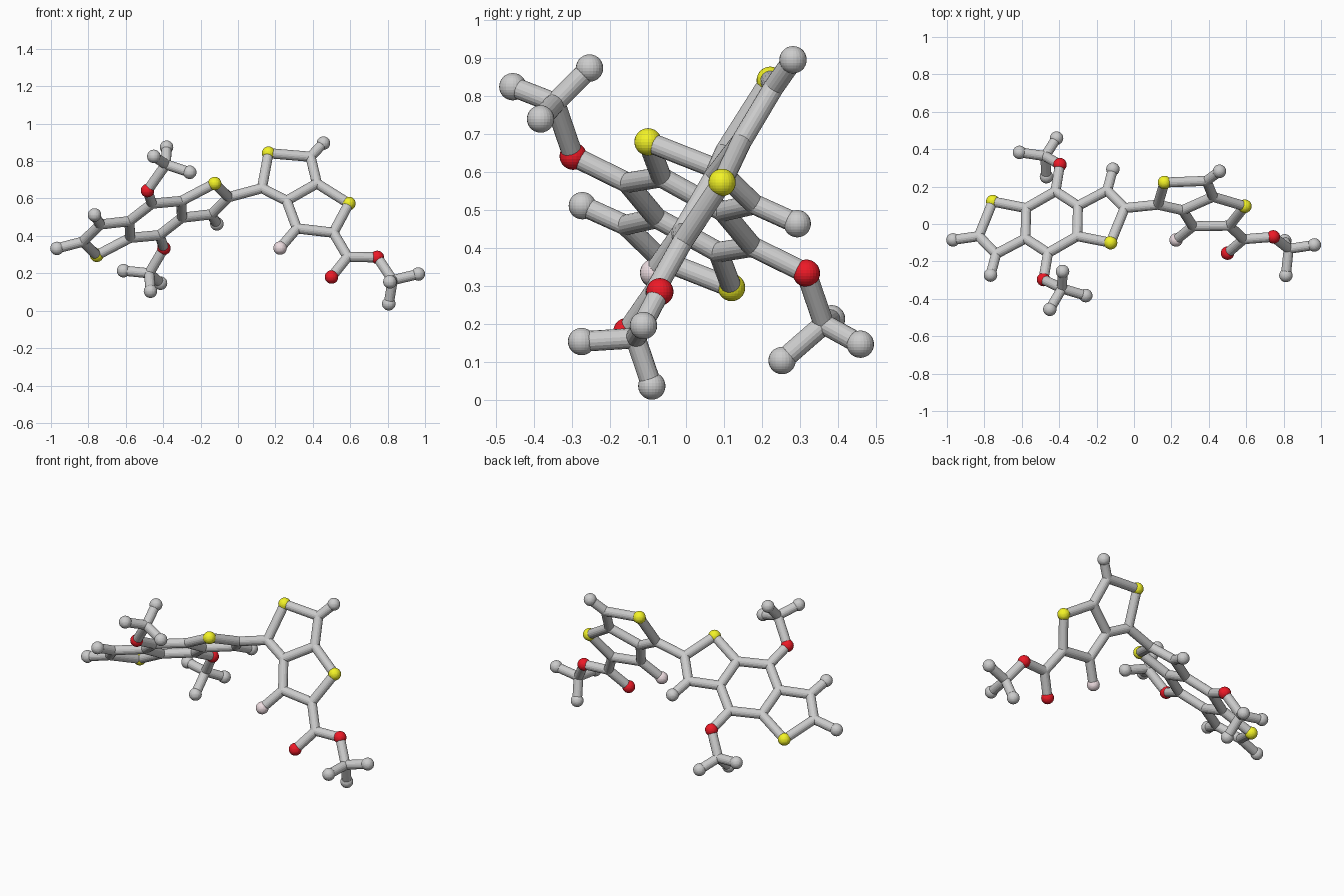
import bpy, bmesh
from mathutils import Vector, Matrix

if "Cube" in bpy.data.objects:
    bpy.data.objects.remove(bpy.data.objects["Cube"])

BALL, ROD, JOINT = 0.036, 0.027, 0.027


def core(x, y):
    # flat three-ring core: z follows its plane
    return Vector((x, y, 0.488 + 0.413 * (x + 0.44) - 0.561 * (y - 0.01)))


def wing(x, z):
    # flat two-ring wing: y follows its plane
    return Vector((x, 0.095 + 0.091 * (x - 0.593) + 0.617 * (z - 0.573), z))


atoms, kinds, bonds = {}, {}, []


def atom(name, pos, kind="joint", link=()):
    atoms[name] = Vector(pos)
    kinds[name] = kind
    bonds.extend((name, other) for other in link)


def chain(names):
    n = names.split()
    bonds.extend(zip(n, n[1:]))


# Three-ring core: half of it, repeated by inversion through the centre
half = [("s", -0.755, 0.12, "yellow"), ("c2", -0.83, -0.065, "joint"),
        ("c3", -0.737, -0.16, "joint"), ("c3a", -0.58, -0.077, "joint"),
        ("c7a", -0.577, 0.085, "joint"), ("c4", -0.46, -0.155, "joint"),
        ("o", -0.484, -0.297, "red"), ("end3", -0.767, -0.273, "grey")]
for name, x, y, kind in half:
    atom("l_" + name, core(x, y), kind)
    atom("r_" + name, core(-0.88 - x, 0.02 - y), kind)
for p, q in (("l_", "r_"), ("r_", "l_")):
    chain(f"{p}s {p}c2 {p}c3 {p}c3a {p}c7a {p}s")
    chain(f"{p}end3 {p}c3")
    chain(f"{p}c3a {p}c4 {q}c7a")
    chain(f"{p}c4 {p}o")
atom("left_end", (-0.968, -0.085, 0.333), "grey", ["l_c2"])

# Two-ring wing
for name, x, z, kind in [("ca", 0.128, 0.655, "joint"), ("s1", 0.163, 0.842, "yellow"),
                         ("c6", 0.388, 0.823, "joint"), ("c6a", 0.422, 0.68, "joint"),
                         ("c3a", 0.26, 0.588, "joint"), ("s2", 0.593, 0.573, "yellow"),
                         ("c2", 0.51, 0.417, "joint"), ("c3", 0.315, 0.44, "joint"),
                         ("f", 0.225, 0.335, "pink"), ("end", 0.457, 0.896, "grey"),
                         ("ester", 0.586, 0.288, "joint"), ("o1", 0.50, 0.18, "red"),
                         ("o2", 0.745, 0.285, "red")]:
    atom("w_" + name, wing(x, z), kind)
chain("w_ca w_s1 w_c6 w_c6a w_c3a w_ca")
chain("w_c6a w_s2 w_c2 w_c3 w_c3a")
chain("w_end w_c6")
chain("w_f w_c3")
chain("w_c2 w_ester w_o1")
chain("w_ester w_o2")
chain("r_c2 w_ca")


# Three-armed branches hung on the red balls
def branch(name, root, centre, arms):
    atom(name, centre, "joint", [root])
    for i, a in enumerate(arms):
        atom(f"{name}_{i}", a, "grey", [name])


branch("front_branch", "l_o", (-0.385, -0.345, 0.782),
       [(-0.45, -0.456, 0.825), (-0.382, -0.254, 0.874), (-0.258, -0.383, 0.74)])
branch("back_branch", "r_o", (-0.475, 0.363, 0.2),
       [(-0.414, 0.459, 0.147), (-0.612, 0.383, 0.214), (-0.468, 0.253, 0.104)])
branch("right_branch", "w_o2", (0.827, -0.133, 0.163),
       [(0.964, -0.112, 0.196), (0.806, -0.09, 0.037), (0.812, -0.275, 0.154)])


def finish(bm, name, colour=None):
    me = bpy.data.meshes.new(name)
    bm.to_mesh(me)
    bm.free()
    ob = bpy.data.objects.new(name, me)
    bpy.context.collection.objects.link(ob)
    if colour:
        mat = bpy.data.materials.new(name + "_colour")
        mat.diffuse_color = (*colour, 1)
        mat.use_nodes = True
        mat.node_tree.nodes["Principled BSDF"].inputs["Base Color"].default_value = mat.diffuse_color
        me.materials.append(mat)


# Balls, one object per colour
for kind, name, radius, colour in [("grey", "end_balls", BALL, None),
                                   ("joint", "joint_balls", JOINT, None),
                                   ("yellow", "yellow_balls", BALL, (0.9, 0.9, 0.02)),
                                   ("red", "red_balls", BALL, (0.85, 0.01, 0.02)),
                                   ("pink", "pink_ball", BALL, (0.85, 0.72, 0.75))]:
    bm = bmesh.new()
    for key, pos in atoms.items():
        if kinds[key] == kind:
            bmesh.ops.create_uvsphere(bm, u_segments=24, v_segments=14, radius=radius,
                                      matrix=Matrix.Translation(pos))
    finish(bm, name, colour)

# Rods between the balls
bm = bmesh.new()
for a, b in bonds:
    d = atoms[b] - atoms[a]
    m = Matrix.Translation((atoms[a] + atoms[b]) / 2) @ d.to_track_quat('Z', 'Y').to_matrix().to_4x4()
    bmesh.ops.create_cone(bm, cap_ends=True, segments=18, radius1=ROD, radius2=ROD,
                          depth=d.length, matrix=m)
finish(bm, "rods")
